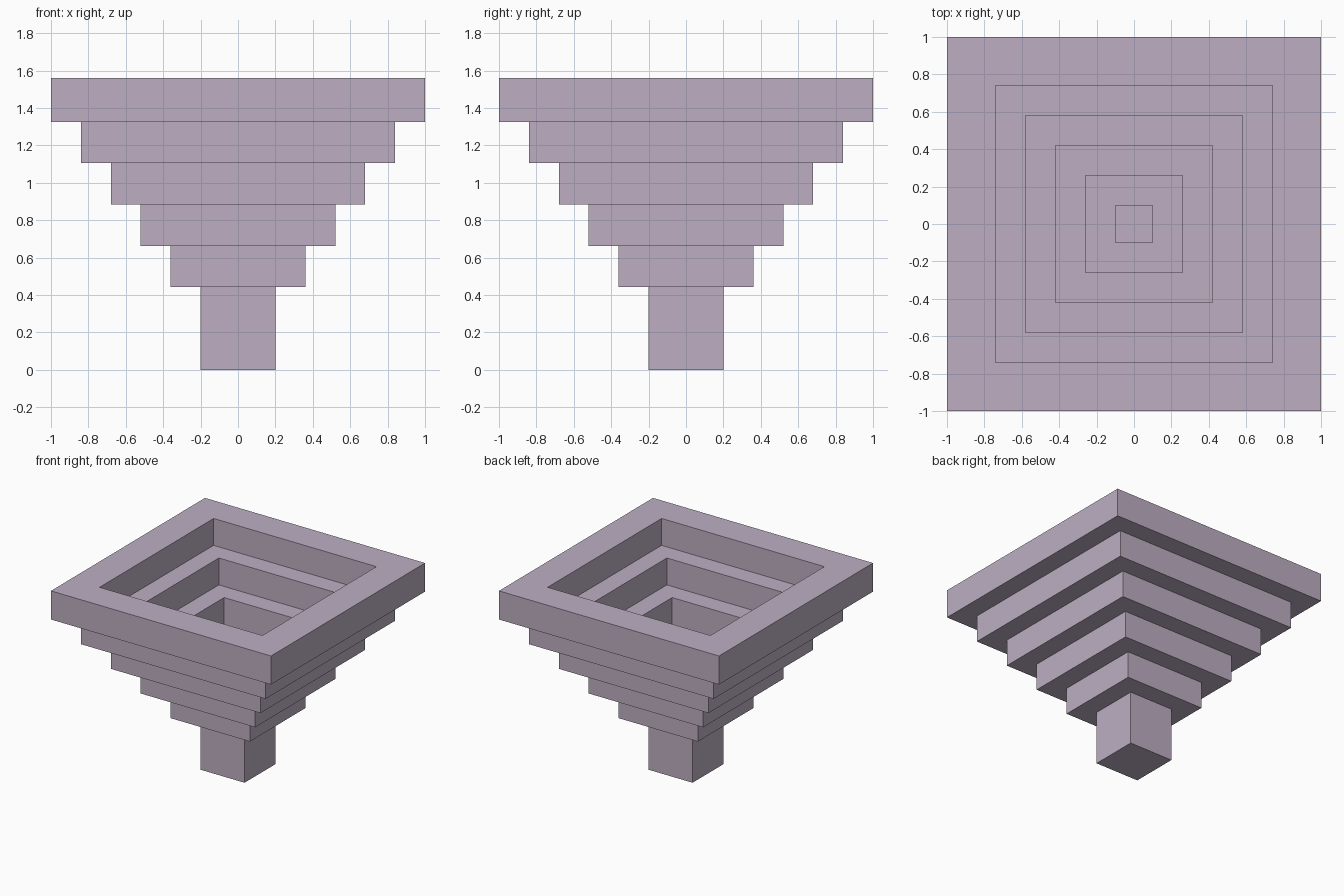
import bpy, bmesh

if "Cube" in bpy.data.objects:
    bpy.data.objects.remove(bpy.data.objects["Cube"])

STEP, HEIGHT = 0.221, 0.235   # tier spacing and tier thickness (tiers overlap slightly)
WALL = 0.26                   # width of each square frame

mat = bpy.data.materials.new("mauve")
mat.diffuse_color = (0.51, 0.43, 0.54, 1)
mat.use_nodes = True
mat.node_tree.nodes["Principled BSDF"].inputs["Base Color"].default_value = mat.diffuse_color


def finish(bm, name):
    bmesh.ops.recalc_face_normals(bm, faces=bm.faces[:])
    me = bpy.data.meshes.new(name)
    bm.to_mesh(me)
    bm.free()
    me.materials.append(mat)
    ob = bpy.data.objects.new(name, me)
    bpy.context.collection.objects.link(ob)
    return ob


def square_loop(bm, half, z):
    return [bm.verts.new((sx * half, sy * half, z))
            for sx, sy in ((-1, -1), (1, -1), (1, 1), (-1, 1))]


def square_frame(name, outer, inner, z0, z1):
    """Square ring: sweep a rectangular section around four corners."""
    bm = bmesh.new()
    loops = [square_loop(bm, h, z) for h, z in
             ((outer, z0), (outer, z1), (inner, z1), (inner, z0))]
    for k in range(4):
        a, b = loops[k], loops[(k + 1) % 4]
        for i in range(4):
            j = (i + 1) % 4
            bm.faces.new((a[i], a[j], b[j], b[i]))
    return finish(bm, name)


# solid foot
foot_top = STEP + HEIGHT
bm = bmesh.new()
bmesh.ops.create_cube(bm, size=1)
bmesh.ops.scale(bm, vec=(0.4, 0.4, foot_top), verts=bm.verts)
bmesh.ops.translate(bm, vec=(0, 0, foot_top / 2), verts=bm.verts)
finish(bm, "foot")

# stepped hollow tiers widening upward
for n in range(1, 6):
    outer = 0.2 + 0.16 * n
    z = STEP * (n + 1)
    square_frame(f"tier_{n}", outer, outer - WALL, z, z + HEIGHT)
